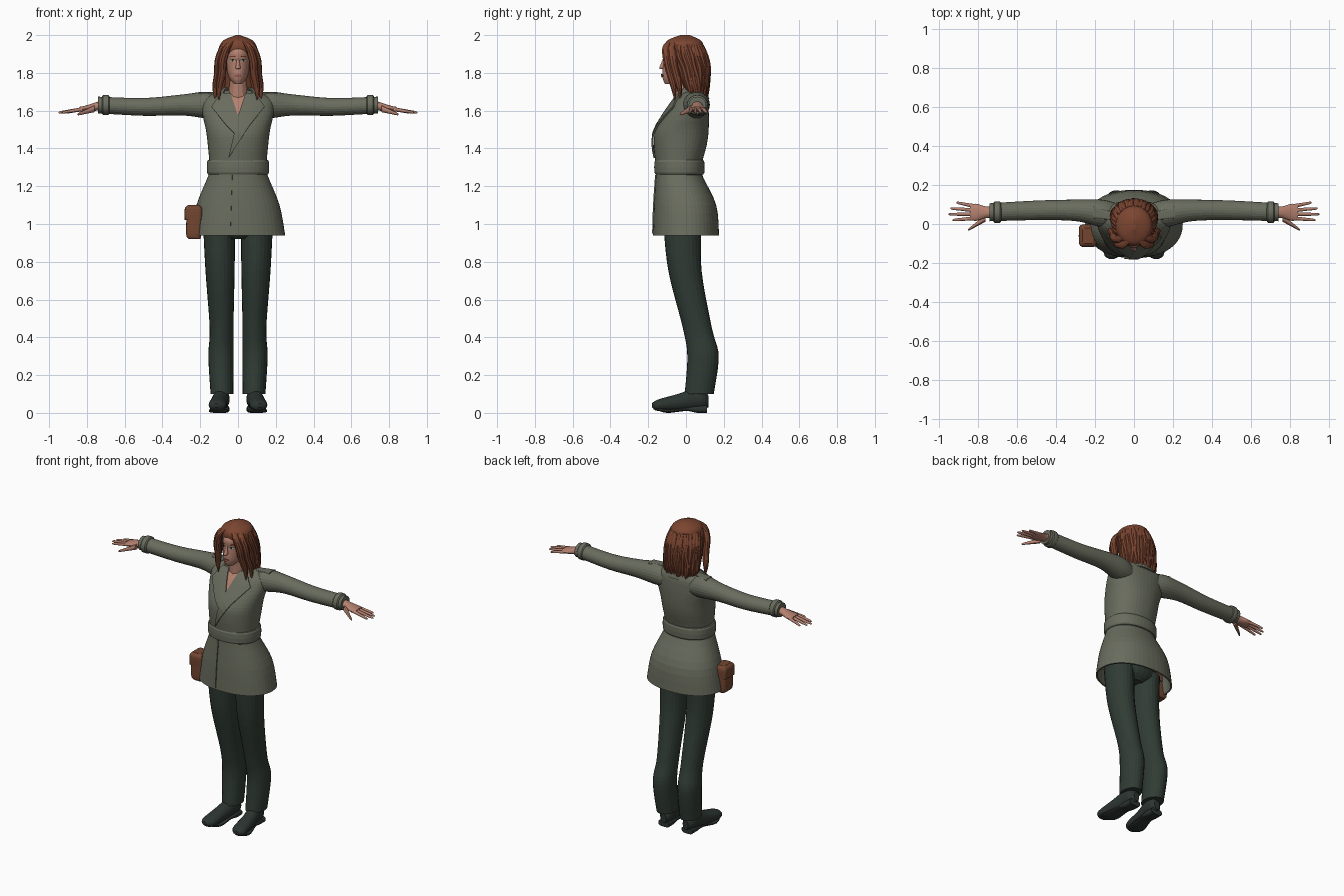
import bpy
import bmesh
import random
from math import sin, cos, pi, radians, copysign
from mathutils import Vector, Matrix
from mathutils.bvhtree import BVHTree

random.seed(4)
if "Cube" in bpy.data.objects:
    bpy.data.objects.remove(bpy.data.objects["Cube"], do_unlink=True)
parts = []


def material(name, *rgb):
    mat = bpy.data.materials.new(name)
    mat.use_nodes = True
    mat.diffuse_color = (*rgb, 1)
    shader = next(node for node in mat.node_tree.nodes if node.type == "BSDF_PRINCIPLED")
    shader.inputs["Base Color"].default_value = (*rgb, 1)
    shader.inputs["Roughness"].default_value = .8
    return mat


COAT = material("sage_coat", .14, .15, .11)
TROUSER = material("dark_green_trousers", .03, .045, .035)
SHOE = material("charcoal_shoes", .025, .035, .03)
METAL = material("black_buckle", .01, .015, .015)
HAIR = material("auburn_hair", .2, .06, .03)
SKIN = material("skin", .46, .22, .16)
LIPS = material("lips", .3, .1, .08)
BAG = material("brown_leather", .17, .06, .03)
EYE = material("eye_white", .5, .5, .4)


def finish(name, bm, mat, mirror=False, solid=0, offset=0):
    mesh = bpy.data.meshes.new(name)
    bm.to_mesh(mesh)
    bm.free()
    mesh.materials.append(mat)
    obj = bpy.data.objects.new(name, mesh)
    bpy.context.collection.objects.link(obj)
    if solid:
        modifier = obj.modifiers.new("thickness", "SOLIDIFY")
        modifier.thickness, modifier.offset = solid, offset
    if mirror:
        obj.modifiers.new("mirror", "MIRROR")
    parts.append(obj)
    return obj


def smooth_rings(keys, steps):
    """Catmull-Rom interpolation between key rings."""
    rings = []
    for i in range(len(keys) - 1):
        before, after = keys[max(i - 1, 0)], keys[min(i + 2, len(keys) - 1)]
        for step in range(steps):
            t = step / steps
            rings.append([b + t / 2 * (c - a + t * (2*a - 5*b + 4*c - d + t * (3*(b - c) + d - a)))
                          for a, b, c, d in zip(before, keys[i], keys[i + 1], after)])
    return rings + [list(keys[-1])]


def loft(name, keys, mat, axis="Z", sides=24, steps=4, power=2, arc=None,
         open_start=False, **options):
    """Skin elliptical rings (centre x, y, z, two radii) along an axis."""
    bm = bmesh.new()
    start, end = arc or (0, 360)
    count = sides + 1 if arc else sides
    rows = []
    for cx, cy, cz, *radii in smooth_rings(keys, steps):
        row = []
        for i in range(count):
            angle = radians(start + (end - start) * i / sides)
            u, v = (max(radius, .001) * copysign(abs(k) ** (2 / power), k)
                    for radius, k in zip(radii, (cos(angle), sin(angle))))
            shift = {"Z": (u, v, 0), "X": (0, u, v), "Y": (u, 0, v)}[axis]
            row.append(bm.verts.new(Vector((cx, cy, cz)) + Vector(shift)))
        rows.append(row)
    for low, high in zip(rows, rows[1:]):
        for i in range(sides):
            j = (i + 1) % count
            bm.faces.new((low[i], low[j], high[j], high[i]))
    if not arc:
        bm.faces.new(rows[-1])
        if not open_start:
            bm.faces.new(rows[0])
    bmesh.ops.recalc_face_normals(bm, faces=bm.faces[:])
    return finish(name, bm, mat, **options)


def body(rows):
    """Turn (z, half width, front y, back y) into centred rings."""
    return [(0, (front + back) / 2, z, width, (back - front) / 2)
            for z, width, front, back in rows]


def band(name, centre, radii, width, mat, axis="Z", **options):
    """A strap that bulges around a limb or waist."""
    direction = Vector((axis == "X", 0, axis == "Z"))
    rings = [(*(Vector(centre) + direction * width * t), *(radius + bulge for radius in radii))
             for t, bulge in ((-.5, 0), (-.35, .01), (.35, .01), (.5, 0))]
    loft(name, rings, mat, axis, sides=48, steps=2, **options)


def taper(name, start, end, thick, thin, mat, axis="Z"):
    """A straight limb that narrows and rounds off at the end."""
    start, end = Vector(start), Vector(end)
    rings = []
    for t in (0, .5, .9, 1):
        radius = (thick + (thin - thick) * t) * (.5 if t == 1 else 1)
        rings.append((*start.lerp(end, t), radius, radius))
    return loft(name, rings, mat, axis, sides=12, mirror=axis == "X")


def surface(obj):
    return BVHTree.FromPolygons([vert.co.copy() for vert in obj.data.vertices],
                                [poly.vertices[:] for poly in obj.data.polygons])


def plate(name, outline, tree, mat, lift=.003, thick=.006, mirror=False):
    """Lay a flat (x, z) outline onto the front of a surface."""
    bm = bmesh.new()
    face = bm.faces.new([bm.verts.new((x, -1, z)) for x, z in outline])
    face.normal_update()
    if face.normal.y > 0:
        face.normal_flip()
    bmesh.ops.triangulate(bm, faces=bm.faces[:])
    bmesh.ops.subdivide_edges(bm, edges=bm.edges[:], cuts=5, use_grid_fill=True)
    for vert in bm.verts:
        hit = tree.ray_cast(vert.co.copy(), Vector((0, 1, 0)))[0]
        vert.co.y = (hit.y if hit else 0) - lift
    finish(name, bm, mat, mirror, thick)


def oval(x, z, width, height):
    angles = [pi * i / 6 for i in range(12)]
    return [(x + width * cos(angle), z + height * sin(angle)) for angle in angles]


def buckle(name, place, turn, width, height, mirror=False):
    bm = bmesh.new()
    matrix = (Matrix.Translation(place) @ Matrix.Rotation(radians(turn), 4, "X")
              @ Matrix.Diagonal((width, height, 1, 1)))
    bmesh.ops.create_grid(bm, x_segments=1, y_segments=1, size=.5, matrix=matrix)
    centre = bm.faces[:]
    bmesh.ops.inset_region(bm, faces=centre, thickness=.008)
    bmesh.ops.delete(bm, geom=centre, context="FACES")
    finish(name, bm, METAL, mirror, .01)


# Coat body, open at the hem
coat = loft("coat_body", body([
    (.94, .25, -.175, .175), (1.1, .22, -.17, .16), (1.25, .16, -.16, .09),
    (1.3, .15, -.16, .08), (1.42, .16, -.17, .11), (1.5, .17, -.16, .12),
    (1.6, .19, -.1, .12), (1.67, .17, -.05, .11), (1.72, .05, 0, .07)]),
    COAT, sides=48, power=2.2, open_start=True, solid=.01, offset=-1)
chest = surface(coat)

# Sleeves, cuff straps and shoulder tabs
loft("sleeves", [(.1, .05, 1.62, .06, .06), (.17, .055, 1.63, .07, .07), (.3, .07, 1.63, .055, .055),
                 (.5, .07, 1.62, .05, .047), (.74, .06, 1.63, .046, .044)],
     COAT, "X", steps=6, mirror=True)
band("cuff_straps", (.7, .06, 1.63), (.044, .042), .04, COAT, "X", mirror=True)
buckle("cuff_top_buckles", (.7, .06, 1.68), 0, .03, .04, True)
buckle("cuff_front_buckles", (.7, .01, 1.63), 90, .03, .04, True)
loft("shoulder_tabs", [(.11, .04, 1.69, .02, .01), (.21, .06, 1.69, .03, .01)],
     COAT, "X", power=4, mirror=True)

# Bare neckline, lapels, overlap edge and collar
plate("neckline", [(-.05, 1.69), (.05, 1.69), (0, 1.57)], chest, SKIN, .002, .004)
lapel = [(.04, 1.69), (.09, 1.69), (.14, 1.62), (.06, 1.52)]
plate("left_lapel", lapel + [(-.05, 1.35), (0, 1.57)], chest, COAT, .008, .009)
plate("right_lapel", [(-x, z) for x, z in lapel] + [(-.02, 1.48), (0, 1.57)],
      chest, COAT, .006, .009)
plate("coat_overlap_edge", [(-.04, 1.26), (-.03, 1.26), (-.04, .95), (-.05, .95)], chest, COAT)
loft("collar", [(0, .03, z, radius, radius * .75)
                for z, radius in ((1.66, .12), (1.7, .1), (1.72, .08), (1.7, .07))],
     COAT, arc=(-42, 222), solid=.008)

# Belt and its buckle
band("belt", (0, -.035, 1.3), (.154, .122), .08, COAT, power=2.2)
buckle("belt_buckle", (0, -.17, 1.3), 90, .05, .08)

# Hands
loft("palms", [(.72, .06, 1.63, .03, .024), (.76, .06, 1.62, .03, .022),
               (.81, .06, 1.61, .044, .016), (.84, .06, 1.61, .036, .01)],
     SKIN, "X", mirror=True)
lengths = {"little": .08, "ring": .11, "middle": .12, "index": .1}
for i, (finger, length) in enumerate(lengths.items()):
    taper(finger + "_fingers", (.81, .09 - .02 * i, 1.61),
          (.83 + length, .11 - .03 * i, 1.59), .011, .006, SKIN, "X")
taper("thumbs", (.76, .03, 1.61), (.85, -.03, 1.58), .018, .006, SKIN, "X")

# Trousers
loft("hips", body([(.92, .06, -.09, .05), (.97, .15, -.12, .09), (1.1, .16, -.12, .09)]), TROUSER)
loft("trouser_legs", [
    (.1, -.02, 1, .085, .1), (.095, -.005, .75, .077, .088), (.087, .06, .45, .063, .077),
    (.09, .09, .3, .067, .083), (.085, .07, .1, .06, .077)],
    TROUSER, steps=6, mirror=True)

# Shoes and soles
loft("shoes", [(.115, -.18, .04, .01, .01), (.11, -.15, .04, .045, .03), (.1, -.04, .055, .045, .046),
               (.09, .03, .07, .044, .055), (.085, .09, .07, .04, .05), (.08, .12, .06, .02, .03)],
     SHOE, "Y", mirror=True)
loft("soles", [(.115, -.17, .03, .02, .01), (.105, -.1, .01, .05, .01), (.09, 0, .02, .04, .01),
               (.085, .06, .02, .04, .02), (.085, .11, .02, .04, .02)],
     SHOE, "Y", power=3, mirror=True)

# Hip bag with its flap
loft("hip_bag", [(-.23, -.06, .92, .03, .04), (-.235, -.06, .95, .04, .05),
                 (-.23, -.06, 1.09, .04, .05)], BAG, power=5)
loft("bag_flap", [(-.235, -.06, z, radius, radius + .01)
                  for z, radius in ((1.02, .047), (1.08, .047), (1.1, .03))], BAG, power=5)

# Neck, head and face
taper("neck", (0, 0, 1.64), (0, -.02, 1.8), .055, .04, SKIN)
head = loft("head", body([
    (1.74, .02, -.11, -.05), (1.78, .05, -.125, .04), (1.86, .064, -.12, .08),
    (1.92, .062, -.117, .08), (1.98, .03, -.05, .04)]), SKIN, sides=32, steps=6)
face = surface(head)
taper("nose", (0, -.115, 1.88), (0, -.13, 1.82), .005, .014, SKIN)
plate("lips", oval(0, 1.785, .02, .008), face, LIPS)
plate("eyes", oval(.028, 1.866, .014, .005), face, EYE, .001, .002, True)
plate("irises", oval(.028, 1.866, .005, .005), face, METAL, .002, .002, True)
plate("upper_lashes", oval(.028, 1.872, .015, .002), face, METAL, .002, .002, True)
plate("eyebrows", oval(.03, 1.886, .018, .003), face, HAIR, .002, .002, True)

# Hair mass behind the face
hair_rings = body([(2, .01, -.03, .02), (1.97, .08, -.1, .08), (1.92, .1, -.11, .1),
                   (1.85, .104, -.07, .115), (1.68, .112, 0, .11)])
loft("hair_mass", hair_rings, HAIR, sides=40, steps=6)


def hair_point(angle, z):
    """A point just under the hair surface at a given height."""
    for high, low in zip(hair_rings, hair_rings[1:]):
        if z >= low[2]:
            break
    t = min((high[2] - z) / (high[2] - low[2]), 1)
    cy, rx, ry = (high[k] + (low[k] - high[k]) * t for k in (1, 3, 4))
    return rx * cos(angle) * .95, cy + ry * sin(angle) * .95, z


def strand(name, points, mirror=False):
    """A lock of hair, fullest in the middle and pointed at the tip."""
    last = len(points) - 1
    widths = [.023 * max(sin(pi * (.1 + .9 * i / last)), 0) ** .6 for i in range(last + 1)]
    loft(name, [(*point, width, width) for point, width in zip(points, widths)],
         HAIR, sides=10, mirror=mirror)


# Wavy locks around the sides and back
for i in range(22):
    angle = radians(-36 + 12 * i)
    length = random.uniform(.28, .32)
    strand(f"hair_lock_{i + 1}", [hair_point(angle + random.uniform(-.07, .07), 1.95 - length * k / 5)
                                  for k in range(6)])

# Parted locks framing the face
for i, name in enumerate(("front_locks", "side_locks")):
    strand(name, [(x + .02 * i, y + .03 * i, z) for x, y, z in (
        (.015, -.07, 1.98), (.055, -.105, 1.94), (.08, -.1, 1.87),
        (.085, -.085, 1.8), (.1, -.065, 1.72), (.1, -.06, 1.65))], True)

# Smooth shading with crisp edges kept
for obj in bpy.context.view_layer.objects:
    obj.select_set(obj in parts)
bpy.context.view_layer.objects.active = coat
bpy.ops.object.shade_smooth_by_angle(angle=radians(45))
